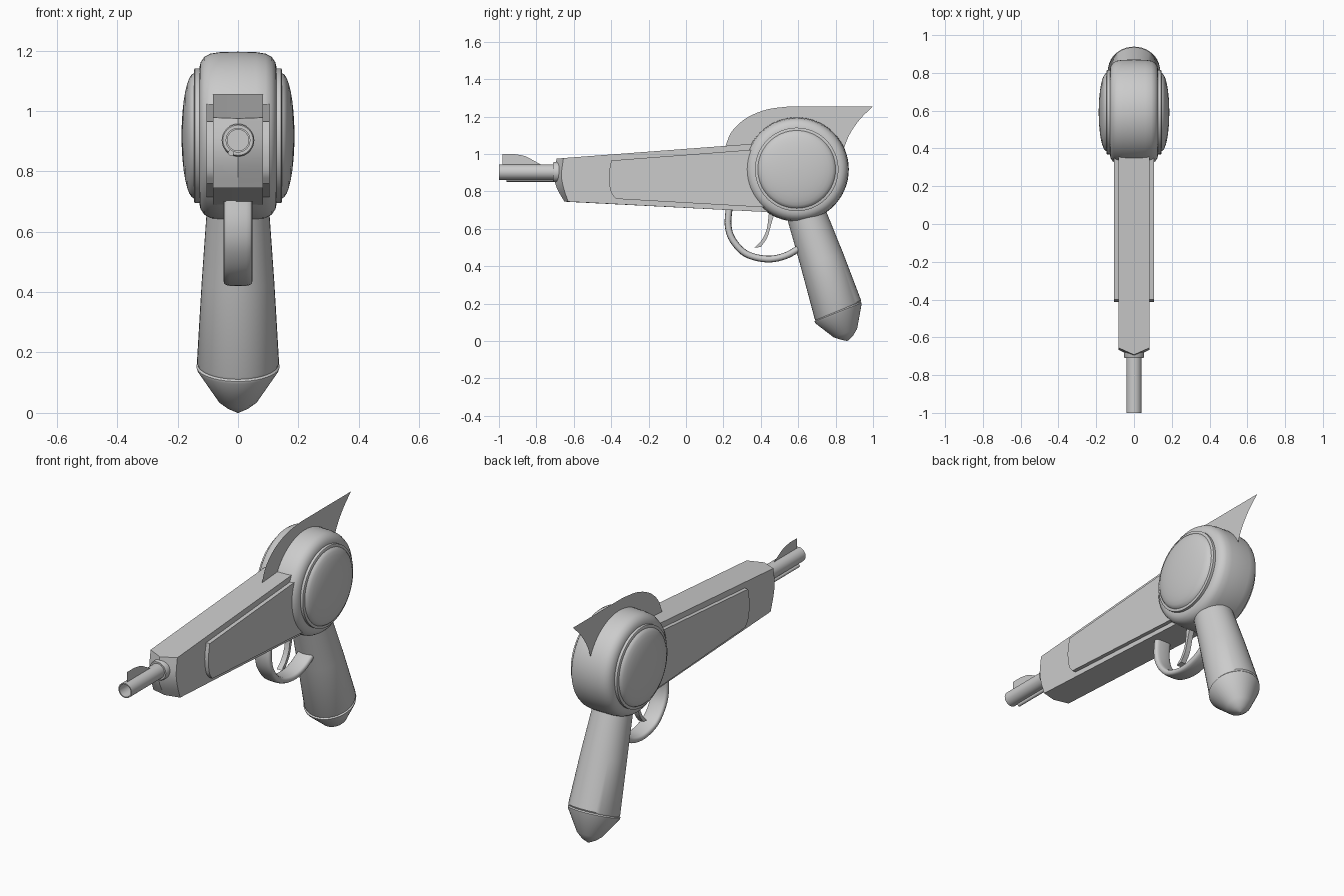
import bpy, bmesh, math
from mathutils import Vector

if "Cube" in bpy.data.objects:
    bpy.data.objects.remove(bpy.data.objects["Cube"])


def make(name, verts, faces, smooth=True, angle=35):
    me = bpy.data.meshes.new(name)
    me.from_pydata([tuple(v) for v in verts], [], faces)
    bm = bmesh.new()
    bm.from_mesh(me)
    bmesh.ops.remove_doubles(bm, verts=bm.verts, dist=1e-5)
    bmesh.ops.recalc_face_normals(bm, faces=bm.faces)
    bm.to_mesh(me)
    bm.free()
    ob = bpy.data.objects.new(name, me)
    bpy.context.collection.objects.link(ob)
    if smooth:
        bpy.ops.object.select_all(action='DESELECT')
        ob.select_set(True)
        bpy.context.view_layer.objects.active = ob
        bpy.ops.object.shade_smooth_by_angle(angle=math.radians(angle))
    return ob


def loft(name, rings, caps=True, angle=35):
    """Skin a list of equally sized closed rings."""
    n = len(rings[0])
    verts = [v for r in rings for v in r]
    faces = [(i * n + j, i * n + (j + 1) % n, (i + 1) * n + (j + 1) % n, (i + 1) * n + j)
             for i in range(len(rings) - 1) for j in range(n)]
    if caps:
        faces += [tuple(range(n)), tuple(range(len(verts) - n, len(verts)))]
    return make(name, verts, faces, angle=angle)


def lathe(name, profile, axis, centre, n=48, caps=True):
    """Revolve (position along axis, radius) pairs about the x or y axis."""
    rings = []
    for p, r in profile:
        ring = []
        for k in range(n):
            a = 2 * math.pi * k / n
            c, s = r * math.cos(a), r * math.sin(a)
            ring.append(Vector((p, c, s) if axis == 'x' else (c, p, s)) + Vector(centre))
        rings.append(ring)
    return loft(name, rings, caps)


def plate(name, outline, x0, x1):
    """Side outline (y, z) extruded from x0 to x1, or a single sheet when equal."""
    n = len(outline)
    verts = [(x0, y, z) for y, z in outline]
    if x0 == x1:
        return make(name, verts, [tuple(range(n))], smooth=False)
    verts += [(x1, y, z) for y, z in outline]
    faces = [tuple(range(n)), tuple(range(n, 2 * n))]
    faces += [(i, (i + 1) % n, n + (i + 1) % n, n + i) for i in range(n)]
    return make(name, verts, faces)


def spline(pts, steps=5):
    """Catmull-Rom curve through 2D points."""
    p = [Vector(q) for q in pts]
    p = [2 * p[0] - p[1]] + p + [2 * p[-1] - p[-2]]
    out = []
    for i in range(1, len(p) - 2):
        a, b, c, d = p[i - 1:i + 3]
        for k in range(steps):
            t = k / steps
            out.append(0.5 * (2 * b + (c - a) * t + (2 * a - 5 * b + 4 * c - d) * t * t
                              + (3 * b - a - 3 * c + d) * t ** 3))
    return out + [p[-2]]


# Rounded drum housing
DRUM = (0, 0.592, 0.9175)
half = [(0.128, 0.20), (0.128, 0.225), (0.124, 0.243), (0.112, 0.261),
        (0.092, 0.272), (0.06, 0.277)]
lathe("drum", half + [(0, 0.2785)] + [(-x, r) for x, r in reversed(half)], 'x', DRUM, 64)

# Domed discs with a rim on both sides of the drum
for side, s in (("right", 1), ("left", -1)):
    prof = [(0.12, 0.223), (0.143, 0.223), (0.145, 0.219), (0.145, 0.208)]
    for k in range(1, 9):
        a = k / 8 * math.pi / 2
        prof.append((0.145 + 0.042 * math.sin(a), max(0.207 * math.cos(a), 0.001)))
    lathe("drum_disc_" + side, [(s * x, r) for x, r in prof], 'x', DRUM, 64)

# Tapered body with a wedge-shaped curved nose
edge = spline([(-0.655, 0.978), (-0.666, 0.89), (-0.655, 0.82), (-0.63, 0.745)], 3)
mid = spline([(-0.692, 0.975), (-0.705, 0.89), (-0.692, 0.82), (-0.65, 0.745)], 3)
rings = []
for x, nose in ((-0.083, edge), (0, mid), (0.083, edge)):
    rings.append([(x, p.x, p.y) for p in nose] + [(x, 0.5, 0.686), (x, 0.5, 1.065)])
loft("body", rings, angle=20)

# Raised side panels
panel = [tuple(p) for p in spline([(-0.40, 0.965), (-0.413, 0.88), (-0.402, 0.80), (-0.375, 0.76)], 4)]
panel += [(0.45, 0.713), (0.45, 1.03)]
for side, s in (("right", 1), ("left", -1)):
    plate("side_panel_" + side, panel, s * 0.07, s * 0.105)

# Hollow barrel, collar and rod beneath
lathe("barrel", [(-0.68, 0.041), (-1.0, 0.041), (-1.0, 0.035), (-0.75, 0.035)], 'y', (0, 0, 0.903), 32)
lathe("barrel_collar", [(-0.66, 0.054), (-0.703, 0.054), (-0.71, 0.05), (-0.71, 0.03)],
      'y', (0, 0, 0.903), 32)
lathe("barrel_rod", [(-0.66, 0.01), (-0.96, 0.01)], 'y', (-0.023, 0, 0.861), 12)

# Thin front sight and rear fin
sight = [(-0.98, 0.94), (-0.98, 1.0)]
sight += [tuple(p) for p in spline([(-0.92, 1.0), (-0.86, 0.988), (-0.81, 0.962), (-0.77, 0.94)])]
plate("front_sight", sight, 0, 0)
fin = spline([(0.21, 1.04), (0.245, 1.12), (0.32, 1.19), (0.43, 1.237), (0.56, 1.255)])
fin += spline([(1.0, 1.255), (0.93, 1.185), (0.875, 1.105), (0.84, 1.02)])
plate("rear_fin", [tuple(p) for p in fin] + [(0.6, 0.95)], 0, 0)

# Trigger guard: rounded strip swept along a curve
path = spline([(0.232, 0.72), (0.225, 0.62), (0.25, 0.54), (0.32, 0.467),
               (0.43, 0.438), (0.53, 0.455), (0.62, 0.505)])
rings = []
for i, p in enumerate(path):
    t = (path[min(i + 1, len(path) - 1)] - path[max(i - 1, 0)]).normalized()
    ring = []
    for k in range(16):
        a = 2 * math.pi * k / 16
        c, s = math.cos(a), math.sin(a)
        u = 0.048 * math.copysign(abs(c) ** 0.6, c)
        w = 0.018 * math.copysign(abs(s) ** 0.6, s)
        ring.append((u, p.x - t.y * w, p.y + t.x * w))
    rings.append(ring)
loft("trigger_guard", rings, angle=50)

# Curved trigger
trig = spline([(0.445, 0.70), (0.432, 0.60), (0.405, 0.54), (0.365, 0.498)])
trig += spline([(0.40, 0.503), (0.435, 0.555), (0.46, 0.64), (0.48, 0.70)])
plate("trigger", [tuple(p) for p in trig], -0.015, 0.015)


# Grip and butt cap: tilted elliptical sections (front point, back point, half width)
def ellipse(f, b, w, n=40):
    f, b = Vector(f), Vector(b)
    c, h = (f + b) / 2, (b - f) / 2
    out = []
    for k in range(n):
        a = 2 * math.pi * k / n
        q = c + h * math.cos(a)
        out.append((w * math.sin(a), q.x, q.y))
    return out


loft("grip", [ellipse((0.525, 0.71), (0.735, 0.73), 0.10),
              ellipse((0.61, 0.41), (0.842, 0.465), 0.12),
              ellipse((0.688, 0.118), (0.936, 0.218), 0.136),
              ellipse((0.693, 0.110), (0.933, 0.208), 0.132)])
loft("grip_cap", [ellipse((0.693, 0.112), (0.933, 0.210), 0.132),
                  ellipse((0.687, 0.104), (0.939, 0.204), 0.138),
                  ellipse((0.69, 0.096), (0.938, 0.192), 0.135),
                  ellipse((0.79, 0.019), (0.915, 0.066), 0.066),
                  ellipse((0.825, 0.008), (0.892, 0.026), 0.036),
                  ellipse((0.86, 0.0), (0.868, 0.003), 0.004)])
